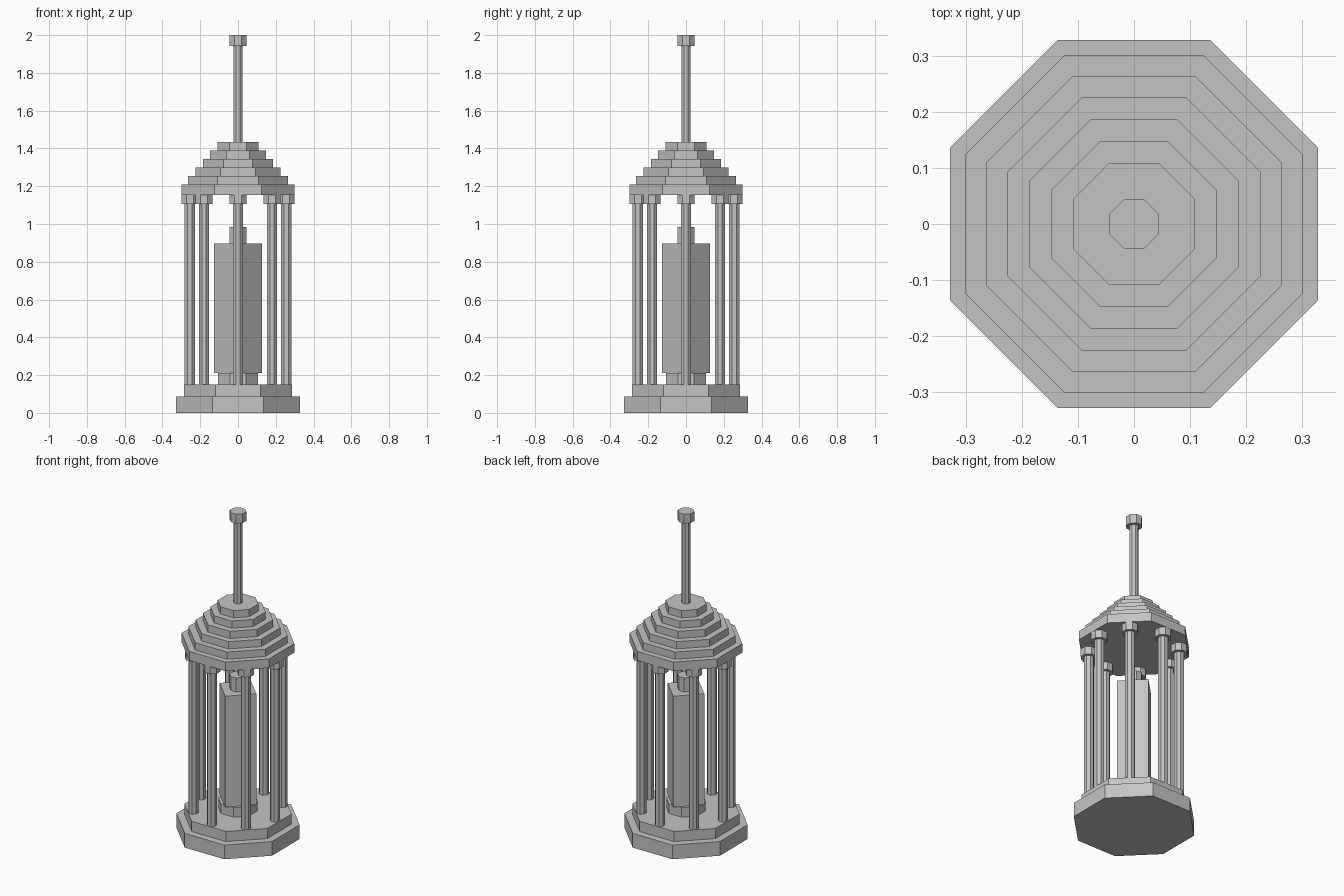
import bpy, math

cube = bpy.data.objects.get("Cube")
if cube:
    bpy.data.objects.remove(cube, do_unlink=True)

stone = bpy.data.materials.new("grey_stone")
stone.use_nodes = True
grey = (0.55, 0.55, 0.55, 1)
stone.diffuse_color = grey
stone.node_tree.nodes["Principled BSDF"].inputs["Base Color"].default_value = grey


def prism(name, half_width, bottom, top, x=0, y=0, sides=8):
    """Upright prism: an octagon has flats on the axes, a square has corners there."""
    radius = half_width / math.cos(math.pi / 8) if sides == 8 else half_width
    bpy.ops.mesh.primitive_cylinder_add(
        vertices=sides, radius=radius, depth=top - bottom,
        location=(x, y, (bottom + top) / 2),
        rotation=(0, 0, math.pi / 8 if sides == 8 else 0))
    obj = bpy.context.object
    obj.name = name
    obj.data.materials.append(stone)
    return obj


# Stepped base
prism("base_slab", 0.328, 0, 0.088)
prism("base_step", 0.285, 0.088, 0.151)

# Central diamond pillar
prism("pillar_foot", 0.105, 0.151, 0.21)
prism("pillar_body", 0.126, 0.21, 0.898, sides=4)
prism("pillar_cap", 0.044, 0.898, 0.985)

# Ring of columns with capitals
for i in range(8):
    angle = i * math.pi / 4
    x, y = 0.255 * math.cos(angle), 0.255 * math.sin(angle)
    prism(f"column_{i + 1}", 0.027, 0.151, 1.105, x, y)
    prism(f"capital_{i + 1}", 0.044, 1.105, 1.153, x, y)

# Roof: eave slab and shrinking tiers
prism("roof_eave", 0.30, 1.153, 1.209)
tier_height = 0.045
for i in range(5):
    bottom = 1.209 + i * tier_height
    prism(f"roof_tier_{i + 1}", 0.264 - i * 0.039, bottom, bottom + tier_height)

# Spire
prism("spire_shaft", 0.024, 1.434, 1.943)
prism("spire_knob", 0.044, 1.943, 2.0)
